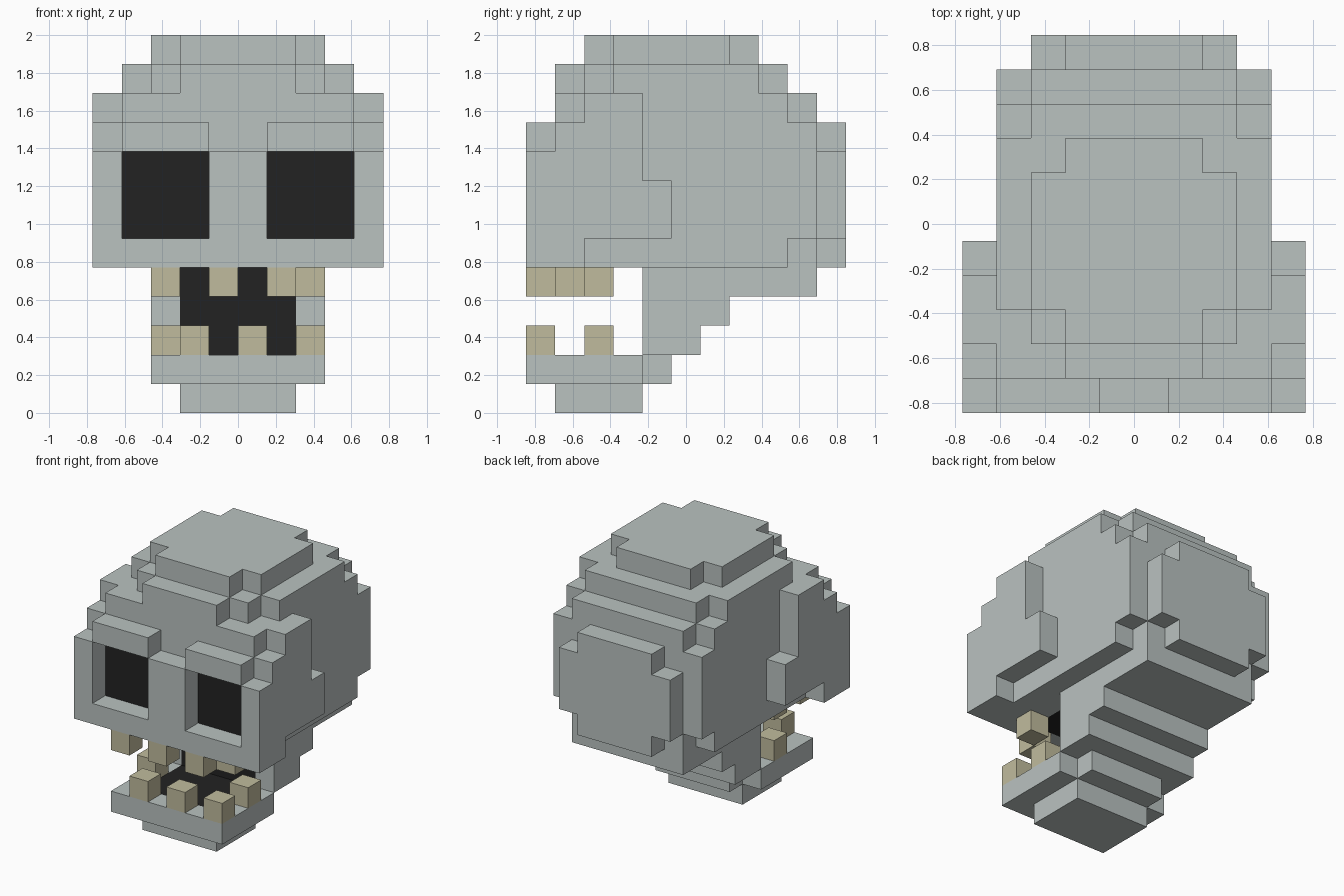
import bpy, bmesh
from mathutils import Vector
from itertools import product

if "Cube" in bpy.data.objects:
    bpy.data.objects.remove(bpy.data.objects["Cube"])

UNIT = 2 / 13  # edge of one block


def material(name, rgb):
    mat = bpy.data.materials.new(name)
    mat.use_nodes = True
    mat.diffuse_color = (*rgb, 1)
    mat.node_tree.nodes["Principled BSDF"].inputs["Base Color"].default_value = (*rgb, 1)
    return mat


bone = material("grey bone", (0.49, 0.54, 0.53))
dark = material("dark hollow", (0.016, 0.016, 0.016))
ivory = material("tan teeth", (0.53, 0.50, 0.34))


def cells(x0, x1, y0, y1, z0, z1):
    return set(product(range(x0, x1), range(y0, y1), range(z0, z1)))


def symmetric(boxes):
    """Blocks centred on x: half width, y range, z range."""
    out = set()
    for half, *rest in boxes:
        out |= cells(-half, half, *rest)
    return out


# Hollows
eyes = cells(-4, -1, 0, 1, 6, 9) | cells(1, 4, 0, 1, 6, 9)
mouth = cells(-2, 2, 1, 4, 2, 5)

# Skull: face and cheeks, then braincase, crown and back plate
skull = symmetric([
    (5, 0, 2, 5, 6), (5, 0, 5, 6, 8), (5, 0, 4, 8, 9),
    (5, 1, 4, 9, 10), (5, 2, 4, 10, 11), (4, 0, 1, 9, 10),
    (4, 1, 9, 5, 6), (4, 1, 10, 6, 10), (4, 1, 9, 10, 11), (4, 3, 8, 11, 12),
    (3, 9, 10, 5, 6), (3, 9, 10, 10, 11), (3, 2, 9, 11, 12), (2, 1, 2, 11, 12),
    (3, 3, 7, 12, 13), (2, 2, 8, 12, 13),
    (2, 10, 11, 5, 10), (3, 10, 11, 6, 9),
])
skull -= eyes | cells(-1, 1, 0, 1, 9, 10)  # eye sockets, gap between brows

# Jaw: stepped hinge, then chin
jaw = symmetric([
    (3, 4, 10, 4, 5), (3, 4, 7, 3, 4), (3, 4, 6, 2, 3),
    (3, 0, 4, 1, 2), (2, 4, 5, 1, 2), (2, 1, 4, 0, 1),
])

# Teeth: single blocks
upper_teeth = {(x, y, 4) for x, y in [(-3, 0), (-1, 0), (1, 0), (2, 1), (-3, 2)]}
lower_teeth = {(x, y, 2) for x, y in [(-2, 0), (0, 0), (2, 0), (2, 2), (-3, 2)]}
solid = skull | jaw | upper_teeth | lower_teeth


def build(name, part, mats):
    """Skin the outer sides of the blocks and merge flat areas."""
    bm = bmesh.new()
    for cell in sorted(part):
        for axis, sign in product(range(3), (-1, 1)):
            step = Vector((0, 0, 0))
            step[axis] = sign
            beyond = tuple(int(c + s) for c, s in zip(cell, step))
            if beyond in solid:
                continue
            u, v = Vector((0, 0, 0)), Vector((0, 0, 0))
            u[(axis + 1) % 3] = v[(axis + 2) % 3] = 0.5
            mid = Vector(cell) + Vector((0.5, 0.5, 0.5)) + step / 2
            ring = [mid - u - v, mid + u - v, mid + u + v, mid - u + v]
            face = bm.faces.new([bm.verts.new(p) for p in ring[::sign]])
            # Socket backs and the mouth lining are dark
            socket = beyond in eyes and step.y < 0
            if len(mats) > 1 and (socket or beyond in mouth):
                face.material_index = 1
    bmesh.ops.remove_doubles(bm, verts=bm.verts, dist=0.01)
    bmesh.ops.dissolve_limit(bm, angle_limit=0.02, verts=bm.verts,
                             edges=bm.edges, delimit={'MATERIAL'})
    bmesh.ops.translate(bm, verts=bm.verts, vec=(0, -5.5, 0))
    bmesh.ops.scale(bm, verts=bm.verts, vec=(UNIT, UNIT, UNIT))
    mesh = bpy.data.meshes.new(name)
    bm.to_mesh(mesh)
    bm.free()
    for mat in mats:
        mesh.materials.append(mat)
    bpy.context.collection.objects.link(bpy.data.objects.new(name, mesh))


build("skull", skull, [bone, dark])
build("jaw", jaw, [bone, dark])
build("upper_teeth", upper_teeth, [ivory])
build("lower_teeth", lower_teeth, [ivory])
